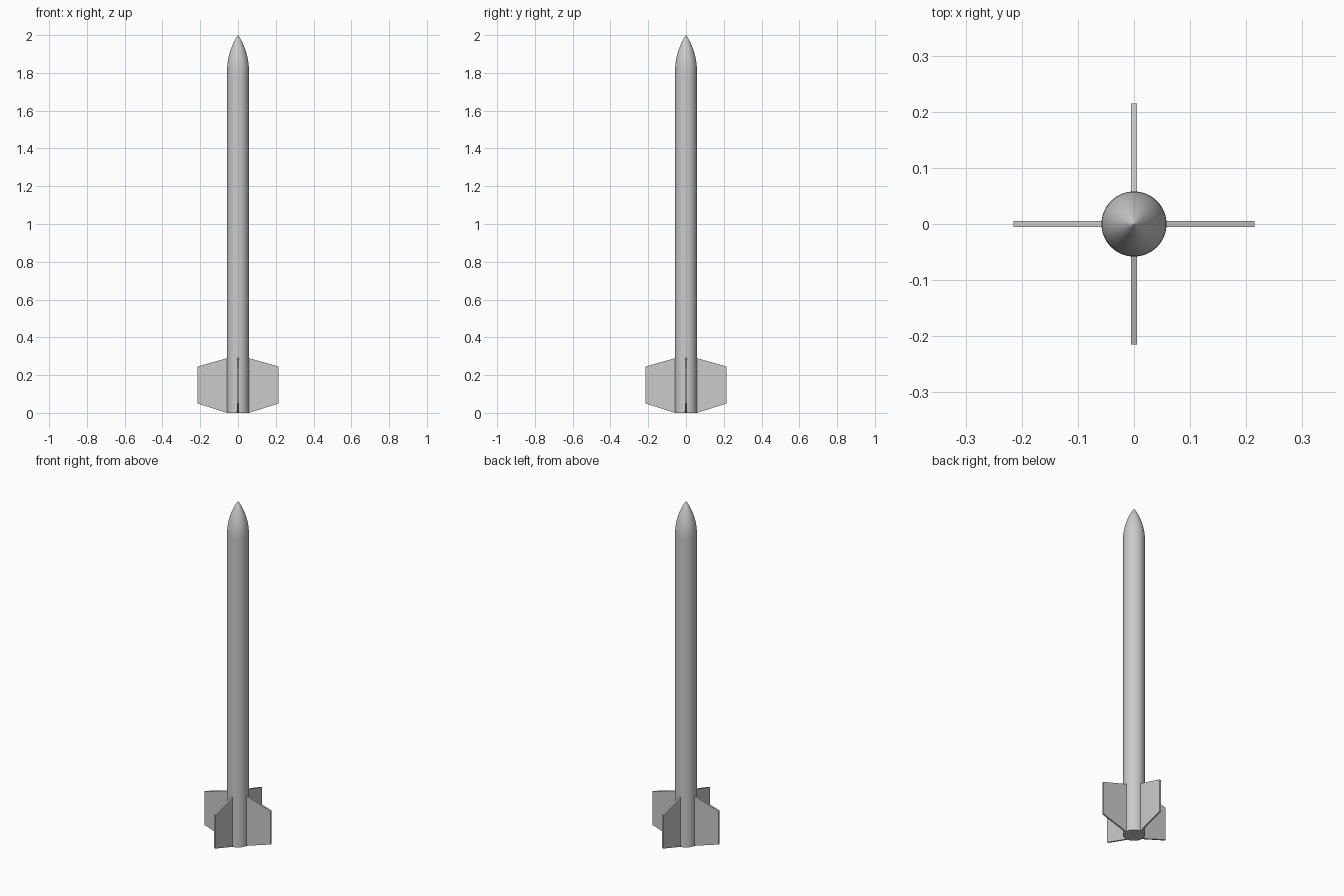
import bpy, bmesh, math

if "Cube" in bpy.data.objects:
    bpy.data.objects.remove(bpy.data.objects["Cube"])

R = 0.058          # body radius
NOSE_Z = 1.81      # where the nose cone starts
SIDES = 64


def make_object(name, bm, smooth=False):
    bmesh.ops.recalc_face_normals(bm, faces=bm.faces)
    mesh = bpy.data.meshes.new(name)
    bm.to_mesh(mesh)
    bm.free()
    ob = bpy.data.objects.new(name, mesh)
    bpy.context.collection.objects.link(ob)
    if smooth:
        bpy.ops.object.select_all(action='DESELECT')
        bpy.context.view_layer.objects.active = ob
        ob.select_set(True)
        bpy.ops.object.shade_smooth_by_angle(angle=math.radians(30))
    return ob


def lathe(name, profile):
    """Spin (radius, z) points around the z axis."""
    bm = bmesh.new()
    verts = [bm.verts.new((r, 0, z)) for r, z in profile]
    edges = [bm.edges.new(pair) for pair in zip(verts, verts[1:])]
    bmesh.ops.spin(bm, geom=verts + edges, cent=(0, 0, 0), axis=(0, 0, 1),
                   angle=2 * math.pi, steps=SIDES)
    bmesh.ops.remove_doubles(bm, verts=bm.verts, dist=1e-5)
    return make_object(name, bm, smooth=True)


# Body tube, closed at the bottom
lathe("body_tube", [(0, 0), (R, 0), (R, NOSE_Z)])

# Nose cone: ogive with a slightly rounded tip
steps = 24
nose = []
for i in range(steps + 1):
    t = math.sin(i / steps * math.pi / 2)
    nose.append((R * max(0, 1 - t * t) ** 0.92, NOSE_Z + (2 - NOSE_Z) * t))
lathe("nose_cone", nose)

# Four tapered fins, rooted just inside the tube
FIN = [(R - 0.004, 0), (R, 0), (0.215, 0.05), (0.215, 0.245), (R, 0.29), (R - 0.004, 0.29)]
THICK = 0.01
for i in range(4):
    bm = bmesh.new()
    face = bm.faces.new([bm.verts.new((x, -THICK / 2, z)) for x, z in FIN])
    ext = bmesh.ops.extrude_face_region(bm, geom=[face])
    moved = [v for v in ext["geom"] if isinstance(v, bmesh.types.BMVert)]
    bmesh.ops.translate(bm, verts=moved, vec=(0, THICK, 0))
    fin = make_object(f"fin_{i + 1}", bm)
    fin.rotation_euler.z = i * math.pi / 2
